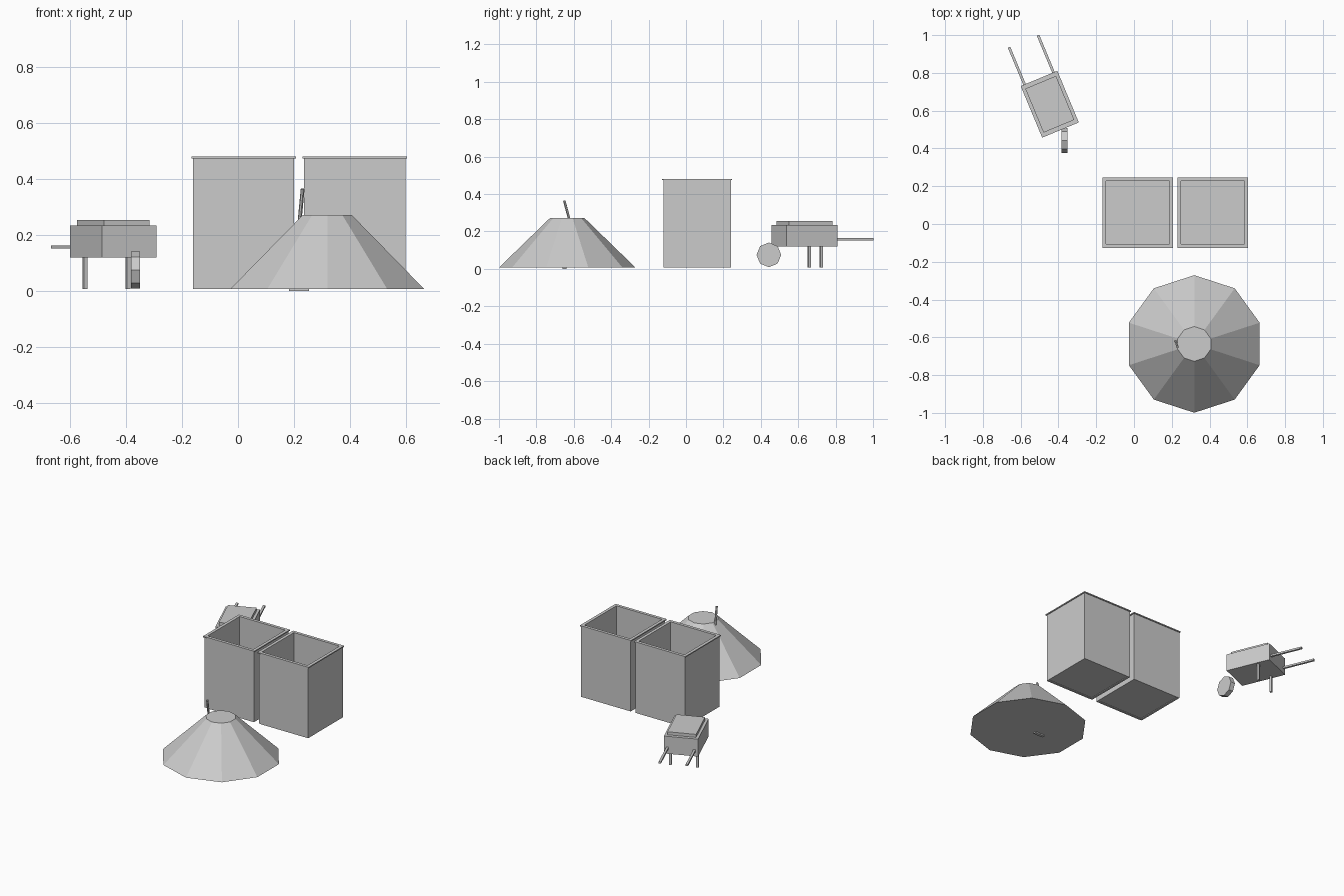
import bpy, bmesh, math
from mathutils import Vector, Matrix

if "Cube" in bpy.data.objects:
    bpy.data.objects.remove(bpy.data.objects["Cube"])

grey = bpy.data.materials.new("plain_grey")
grey.diffuse_color = (0.6, 0.6, 0.6, 1)
grey.use_nodes = True
grey.node_tree.nodes["Principled BSDF"].inputs["Base Color"].default_value = grey.diffuse_color


def finish(name, bm, world=Matrix()):
    bmesh.ops.recalc_face_normals(bm, faces=bm.faces)
    mesh = bpy.data.meshes.new(name)
    bm.to_mesh(mesh)
    bm.free()
    mesh.materials.append(grey)
    obj = bpy.data.objects.new(name, mesh)
    obj.matrix_world = world
    bpy.context.collection.objects.link(obj)
    return obj


def add_box(bm, x, y, z):
    """Box from (min, max) ranges."""
    size = Matrix.Diagonal((x[1] - x[0], y[1] - y[0], z[1] - z[0], 1))
    mid = Matrix.Translation((sum(x) / 2, sum(y) / 2, sum(z) / 2))
    bmesh.ops.create_cube(bm, size=1, matrix=mid @ size)


def box(name, x, y, z, world=Matrix()):
    bm = bmesh.new()
    add_box(bm, x, y, z)
    return finish(name, bm, world)


def cone(name, sides, r1, r2, depth, world):
    bm = bmesh.new()
    bmesh.ops.create_cone(bm, cap_ends=True, segments=sides, radius1=r1,
                          radius2=r2, depth=depth)
    return finish(name, bm, world)


def rod(name, a, b, r):
    a, b = Vector(a), Vector(b)
    d = b - a
    turn = d.to_track_quat('Z', 'Y').to_matrix().to_4x4()
    return cone(name, 6, r, r, d.length, Matrix.Translation((a + b) / 2) @ turn)


# Two open storage bins: four walls, a floor and a thin rim
H, T = 0.181, 0.014
for side, cx in (("left", 0.02), ("right", 0.417)):
    place = Matrix.Translation((cx, 0.06, 0))
    bm = bmesh.new()
    wall_z = (0.008, 0.474)
    add_box(bm, (-H, -H + T), (-H + 0.003, H), wall_z)
    add_box(bm, (H - T, H), (-H, H), wall_z)
    add_box(bm, (-H + T, H - T), (-H, -H + T), wall_z)
    add_box(bm, (-H + T, H - T), (H - T, H), wall_z)
    finish(side + "_bin_walls", bm, place)
    box(side + "_bin_floor", (-H + T, H - T), (-H + T, H - T), (0.012, 0.024), place)
    bm = bmesh.new()
    R, W = 0.187, 0.02
    for s in (-1, 1):
        add_box(bm, sorted((s * R, s * (R - W))), (-R, R), (0.474, 0.481))
        add_box(bm, (-R + W, R - W), sorted((s * R, s * (R - W))), (0.474, 0.481))
    finish(side + "_bin_rim", bm, place)

# Ten-sided heap with a tool stuck in it
cone("heap", 10, 0.364, 0.092, 0.264, Matrix.Translation((0.319, -0.635, 0.14)))
rod("tool_handle", (0.208, -0.585, 0.12), (0.231, -0.651, 0.365), 0.007)
box("tool_blade", (-0.036, 0.036), (-0.01, 0.01), (0, 0.02),
    Matrix.Translation((0.218, -0.65, 0)))

# Wheelbarrow, turned on its own axis
cart = Matrix.Translation((-0.446, 0.634, 0)) @ Matrix.Rotation(math.radians(22.6), 4, 'Z')
box("barrow_tray", (-0.105, 0.105), (-0.148, 0.148), (0.12, 0.235), cart)
box("barrow_load", (-0.088, 0.088), (-0.126, 0.126), (0.235, 0.255), cart)
for side, s in (("left", -1), ("right", 1)):
    x = (s * 0.083 - 0.007, s * 0.083 + 0.007)
    box(side + "_barrow_handle", x, (0.14, 0.361), (0.152, 0.164), cart)
    box(side + "_barrow_leg", x, (0.055, 0.068), (0.008, 0.12), cart)

# Octagonal wheel rolling along y
cone("barrow_wheel", 8, 0.066, 0.066, 0.032,
     Matrix.Translation((-0.367, 0.443, 0.075)) @ Matrix.Rotation(math.pi / 2, 4, 'Y'))
